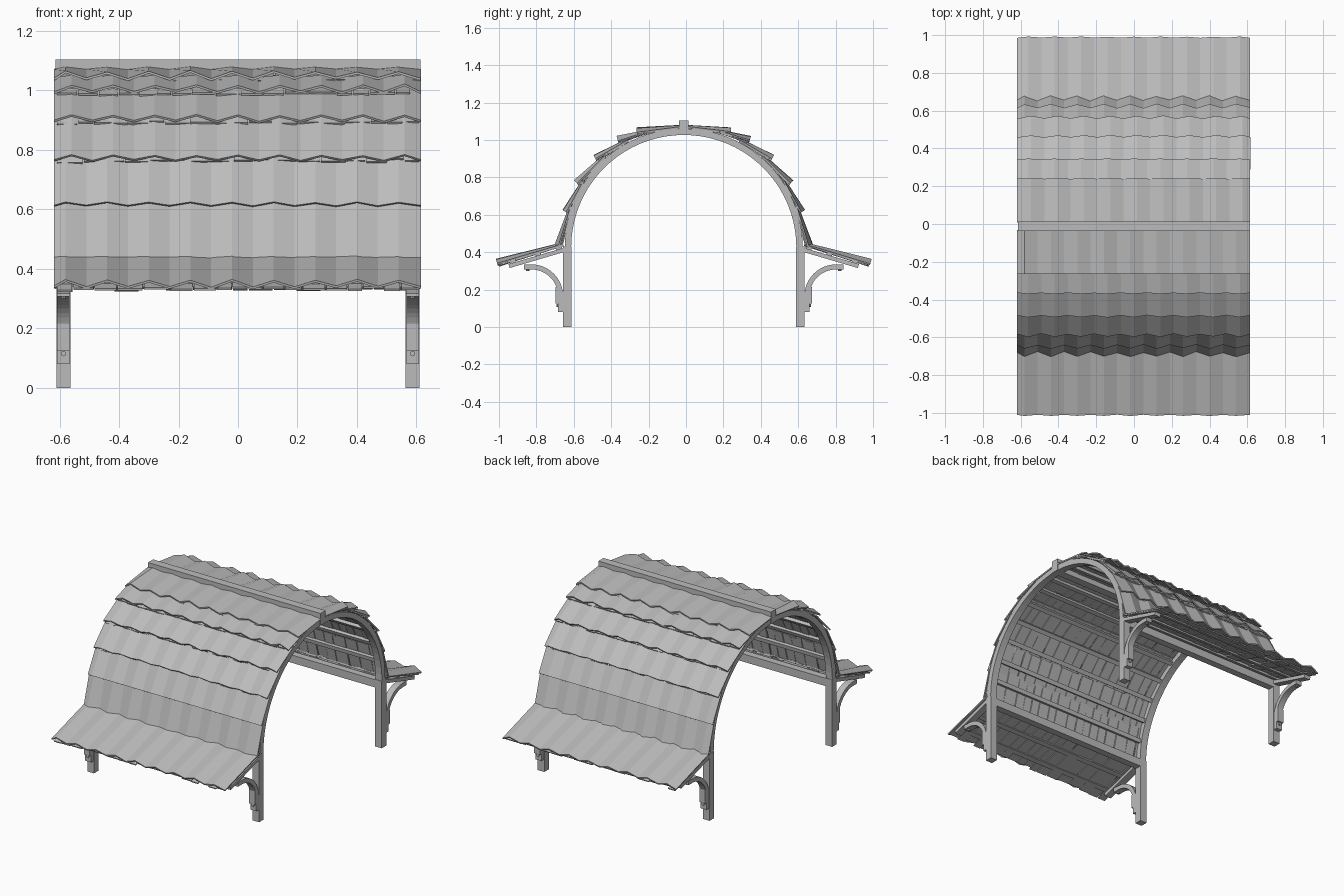
import bpy, bmesh, math, random
from mathutils import Vector, Matrix

random.seed(4)
if "Cube" in bpy.data.objects:
    bpy.data.objects.remove(bpy.data.objects["Cube"])

grey = bpy.data.materials.new("plain grey")
grey.use_nodes = True
grey.diffuse_color = (0.5, 0.5, 0.5, 1)
grey.node_tree.nodes["Principled BSDF"].inputs["Base Color"].default_value = (0.5, 0.5, 0.5, 1)

SHIFT = -0.012      # middle of the frame in y
SPRING = 0.425      # height where the arch starts
HALF = 0.61         # half the length along x


def finish(name, bm):
    bmesh.ops.recalc_face_normals(bm, faces=bm.faces)
    mesh = bpy.data.meshes.new(name)
    bm.to_mesh(mesh)
    bm.free()
    mesh.materials.append(grey)
    obj = bpy.data.objects.new(name, mesh)
    obj.location.y = SHIFT
    bpy.context.collection.objects.link(obj)
    return obj


def add_box(bm, centre, size, tilt=0.0):
    m = Matrix.Translation(centre) @ Matrix.Rotation(tilt, 4, 'X') @ Matrix.Diagonal((*size, 1))
    bmesh.ops.create_cube(bm, size=1, matrix=m)


def add_band(bm, outer, inner, x0, x1):
    """Sweep a band between two (y, z) lines from x0 to x1."""
    rings = []
    for o, i in zip(outer, inner):
        rings.append([bm.verts.new(c) for c in
                      ((x0, *o), (x1, *o), (x1, *i), (x0, *i))])
    for a, b in zip(rings, rings[1:]):
        for k in range(4):
            n = (k + 1) % 4
            bm.faces.new((a[k], a[n], b[n], b[k]))
    bm.faces.new(rings[0])
    bm.faces.new(rings[-1])


def arc(cy, cz, r, a0, a1, n):
    return [(cy + r * math.cos(math.radians(a0 + (a1 - a0) * i / n)),
             cz + r * math.sin(math.radians(a0 + (a1 - a0) * i / n))) for i in range(n + 1)]


def slope_normal(p0, p1):
    d = Vector((0, p1[0] - p0[0], p1[1] - p0[1])).normalized()
    return Vector((0, -d.z, d.y)) if d.y > 0 else Vector((0, d.z, -d.y))


def pleated_sheet(name, side, p0, p1, amp, phase):
    """Row of overlapping shingles, pleated across its width."""
    bm = bmesh.new()
    normal = slope_normal(p0, p1)
    xs = [-HALF - 0.008] + [-HALF + phase + 0.07 * i for i in range(18)
                            if -HALF + phase + 0.07 * i < HALF - 0.01] + [HALF + 0.004]
    rows = []
    for i, x in enumerate(xs):
        lift = (amp if i % 2 else -amp) + random.uniform(-0.003, 0.003)
        row = []
        for p, f in ((p0, 0.35), (p1, 1.0)):
            v = Vector((x, *p)) + normal * lift * f
            row.append(bm.verts.new((v.x, v.y * side, v.z)))
        rows.append(row)
    for a, b in zip(rows, rows[1:]):
        bm.faces.new((a[0], a[1], b[1], b[0]))
    obj = finish(name, bm)
    mod = obj.modifiers.new("thickness", 'SOLIDIFY')
    mod.thickness = 0.008
    mod.offset = 0


def loose_shingles(name, side, p0, p1, drop):
    """Separate boards showing beneath a row."""
    bm = bmesh.new()
    a, b = Vector((0, *p0)), Vector((0, *p1))
    normal = slope_normal(p0, p1)
    x = -HALF
    while x < HALF - 0.03:
        w = min(random.uniform(0.05, 0.09), HALF - x)
        q = b.lerp(a, random.uniform(0, 0.06)) - normal * (drop + random.uniform(0, 0.008))
        p = a - normal * random.uniform(0.003, 0.01)
        mid = (p + q) / 2
        tilt = math.atan2((q - p).z, (q - p).y) * side
        add_box(bm, (x + w / 2, mid.y * side, mid.z),
                (w - 0.004, (q - p).length, 0.007), tilt)
        x += w
    finish(name, bm)


# Posts
bm = bmesh.new()
for sx in (-1, 1):
    for sy in (-1, 1):
        add_box(bm, (sx * 0.587, sy * 0.622, 0.215), (0.047, 0.046, 0.43))
finish("posts", bm)

# Arched end frames
bm = bmesh.new()
for sx in (-1, 1):
    add_band(bm, arc(0, SPRING, 0.636, 0, 180, 40), arc(0, SPRING, 0.602, 0, 180, 40),
             sx * 0.587 - 0.023, sx * 0.587 + 0.023)
finish("arched_frames", bm)

# Long beams on the posts
bm = bmesh.new()
for sy in (-1, 1):
    add_box(bm, (0, sy * 0.622, 0.403), (1.2, 0.045, 0.05))
finish("long_beams", bm)

# Ridge beam
bm = bmesh.new()
add_box(bm, (0, 0, 1.066), (1.226, 0.052, 0.078))
finish("ridge_beam", bm)

# Battens following the arch
bm = bmesh.new()
for sy in (-1, 1):
    for deg in (12, 24, 36, 48, 60, 71, 81):
        t = math.radians(deg)
        add_box(bm, (0, sy * 0.622 * math.cos(t), SPRING + 0.622 * math.sin(t)),
                (1.18, 0.026, 0.02), sy * (t - math.pi / 2))
finish("arch_battens", bm)

# Curved brackets with foot pads and bolts
bm = bmesh.new()
for sx in (-1, 1):
    for sy in (-1, 1):
        x = sx * 0.587
        outer = [(0.645, 0.08)] + arc(0.815, 0.165, 0.17, 180, 90, 12) + [(0.855, 0.335)]
        inner = [(0.672, 0.08)] + arc(0.815, 0.165, 0.143, 180, 90, 12) + [(0.855, 0.308)]
        add_band(bm, [(y * sy, z) for y, z in outer], [(y * sy, z) for y, z in inner],
                 x - 0.021, x + 0.021)
        add_box(bm, (x, sy * 0.67, 0.17), (0.042, 0.03, 0.09))
        for at, tilt in (((x, sy * 0.674, 0.115), math.pi / 2), ((x, sy * 0.835, 0.306), 0)):
            bmesh.ops.create_cone(bm, cap_ends=True, segments=10, radius1=0.009, radius2=0.009,
                                  depth=0.012, matrix=Matrix.Translation(at) @
                                  Matrix.Rotation(tilt, 4, 'X'))
finish("brackets", bm)

# Rafters and battens under the side eaves
bm = bmesh.new()
pitch = -math.atan2(0.1, 0.34)
for sy in (-1, 1):
    for x in (-0.587, 0.587):
        add_box(bm, (x, sy * 0.785, 0.37), (0.045, 0.31, 0.022), sy * pitch)
    for y in (0.67, 0.78, 0.915):
        add_box(bm, (0, sy * y, 0.391 - (y - 0.785) * 0.294), (1.2, 0.03, 0.018), sy * pitch)
finish("eave_rafters", bm)

# Shingle rows over the arch and the side eaves: upper and lower edge in (y, z)
courses = [((0.02, 1.072), (0.252, 1.05)),
           ((0.20, 1.045), (0.355, 1.005)),
           ((0.30, 1.0), (0.475, 0.905)),
           ((0.425, 0.915), (0.575, 0.772)),
           ((0.535, 0.785), (0.634, 0.617)),
           ((0.605, 0.645), (0.677, 0.43)),
           ((0.645, 0.445), (1.0, 0.348))]
for side, word in ((-1, "front"), (1, "back")):
    for n, (p0, p1) in enumerate(courses):
        pleated_sheet(f"{word}_shingle_row_{n + 1}", side, p0, p1, 0.011,
                      random.choice((0.03, 0.05, 0.065)))
        loose_shingles(f"{word}_under_shingles_{n + 1}", side, p0, p1, 0.016)
